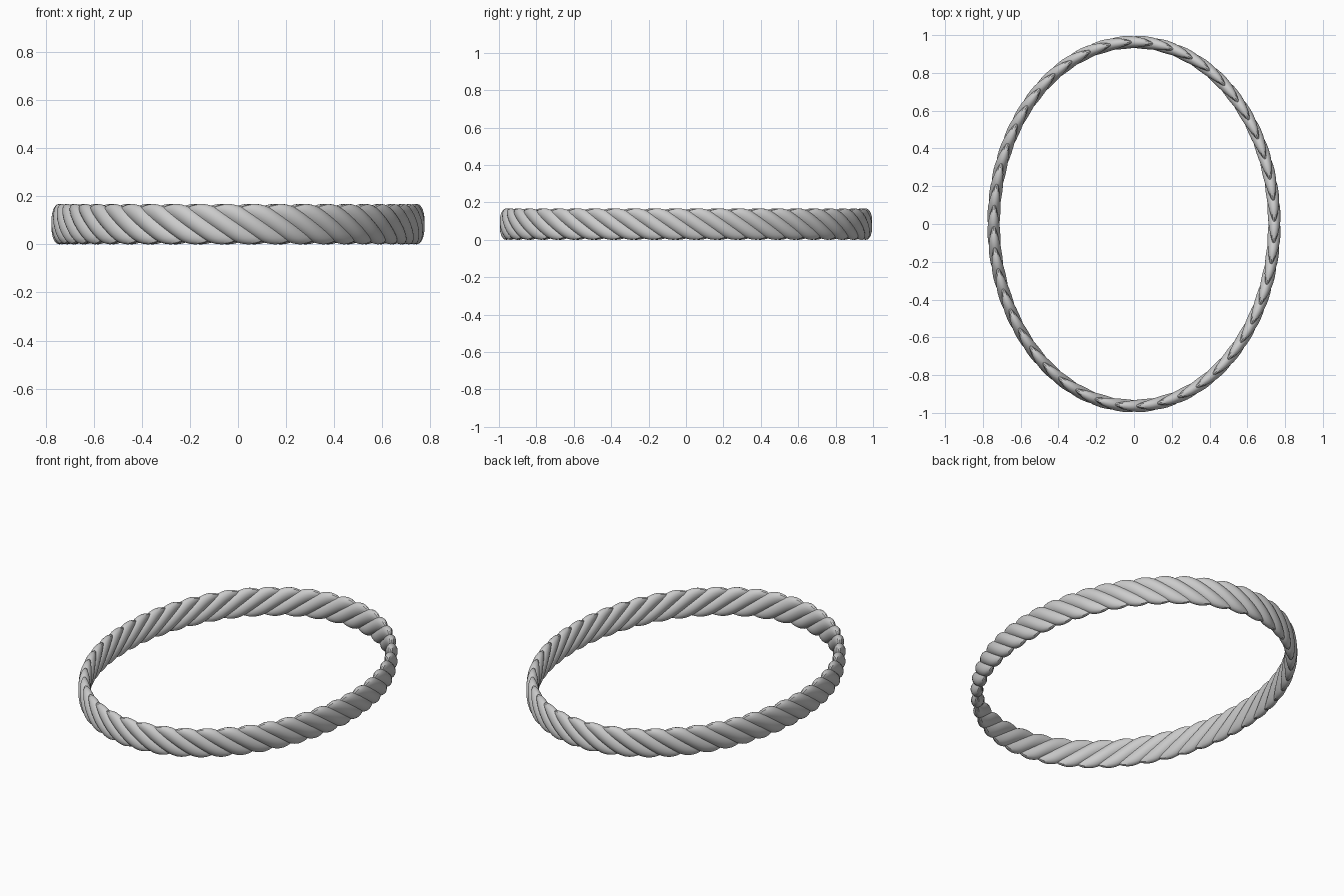
import bpy, bmesh, math

if "Cube" in bpy.data.objects:
    bpy.data.objects.remove(bpy.data.objects["Cube"])

A, B = 0.743, 0.963      # ellipse semi-axes of the ring centre line
LINKS = 48               # number of overlapping slanted strands
PER = 10                 # mesh columns per strand
SIDES = 24               # mesh points round the band section
LEAN = 0.20              # how far a strand slides from top to bottom
HALF_H, HALF_W = 0.084, 0.034

# arc-length table of the ellipse, for even spacing
STEPS = 4000
arc = [0.0]
for i in range(STEPS):
    t = 2 * math.pi * (i + 0.5) / STEPS
    arc.append(arc[-1] + math.hypot(A * math.sin(t), B * math.cos(t)) * 2 * math.pi / STEPS)
TOTAL = arc[-1]


def frame(s):
    """Point and outward normal at arc length s."""
    s %= TOTAL
    lo, hi = 0, STEPS
    while hi - lo > 1:
        mid = (lo + hi) // 2
        if arc[mid] <= s:
            lo = mid
        else:
            hi = mid
    t = 2 * math.pi * (lo + (s - arc[lo]) / (arc[lo + 1] - arc[lo])) / STEPS
    nx, ny = math.cos(t) / A, math.sin(t) / B
    n = math.hypot(nx, ny)
    return A * math.cos(t), B * math.sin(t), nx / n, ny / n


# twisted band: scalloped section, sheared so each strand leans
bm = bmesh.new()
cols = LINKS * PER
rings = []
for i in range(cols):
    bump = math.sin(math.pi * (i % PER) / PER) ** 0.8   # round strand, sharp valley
    ring = []
    for j in range(SIDES):
        v = 2 * math.pi * j / SIDES
        c, h = math.cos(v), math.sin(v)
        w = HALF_W - 0.015 * (1 - bump)
        z = (HALF_H - 0.012 * (1 - bump)) * h
        x, y, nx, ny = frame(TOTAL * i / cols - LEAN * h / 2)
        r = w * math.copysign(abs(c) ** 0.85, c)
        ring.append(bm.verts.new((x + nx * r, y + ny * r, HALF_H + z)))
    rings.append(ring)
for i in range(cols):
    a, b = rings[i], rings[(i + 1) % cols]
    for j in range(SIDES):
        k = (j + 1) % SIDES
        bm.faces.new((a[j], b[j], b[k], a[k]))
bmesh.ops.recalc_face_normals(bm, faces=bm.faces)

mesh = bpy.data.meshes.new("twisted_band")
bm.to_mesh(mesh)
bm.free()
band = bpy.data.objects.new("twisted_band", mesh)
bpy.context.collection.objects.link(band)
bpy.context.view_layer.objects.active = band
band.select_set(True)
bpy.ops.object.shade_smooth_by_angle(angle=math.radians(35))
